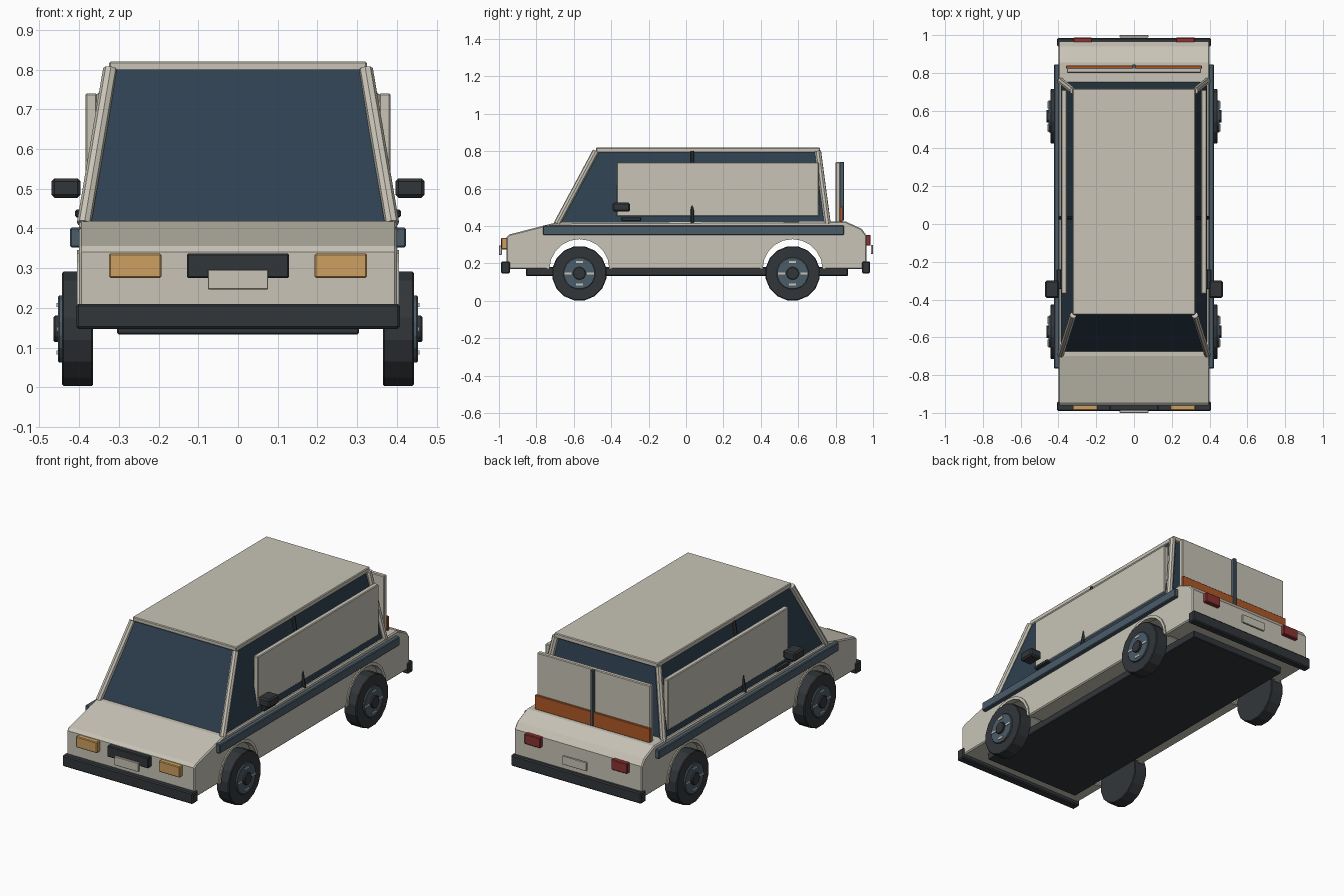
import bpy, bmesh, math
from mathutils import Vector, Matrix

if "Cube" in bpy.data.objects:
    bpy.data.objects.remove(bpy.data.objects["Cube"])


def material(name, rgb):
    m = bpy.data.materials.new(name)
    m.diffuse_color = (*rgb, 1)
    m.use_nodes = True
    m.node_tree.nodes["Principled BSDF"].inputs["Base Color"].default_value = m.diffuse_color
    return m


CREAM = material("cream_paint", (0.58, 0.55, 0.47))
GLASS = material("dark_glass", (0.028, 0.051, 0.08))
BLACK = material("black_rubber", (0.032, 0.037, 0.042))
STEEL = material("blue_steel", (0.07, 0.107, 0.141))
AMBER = material("amber", (0.61, 0.35, 0.115))
RED = material("red_lens", (0.26, 0.032, 0.032))
RUST = material("orange_stripe", (0.43, 0.10, 0.021))


def finish(name, bm, mat, bevel=0):
    bmesh.ops.recalc_face_normals(bm, faces=bm.faces)
    mesh = bpy.data.meshes.new(name)
    bm.to_mesh(mesh)
    bm.free()
    mesh.materials.append(mat)
    ob = bpy.data.objects.new(name, mesh)
    bpy.context.collection.objects.link(ob)
    if bevel:
        mod = ob.modifiers.new("bevel", 'BEVEL')
        mod.width, mod.segments = bevel, 1
        mod.limit_method = 'ANGLE'
        mod.angle_limit = math.radians(50)
    return ob


def box(name, x, y, z, mat, bevel=0.004):
    """Box from (min, max) ranges on each axis."""
    bm = bmesh.new()
    size = [r[1] - r[0] for r in (x, y, z)]
    mid = [(r[0] + r[1]) / 2 for r in (x, y, z)]
    bmesh.ops.create_cube(bm, size=1, matrix=Matrix.Translation(mid) @ Matrix.Diagonal((*size, 1)))
    return finish(name, bm, mat, bevel)


def rod(name, a, b, radius, sides, mat, bevel=0):
    """Cylinder between two points, a flat side facing down when horizontal."""
    a, b = Vector(a), Vector(b)
    rot = (b - a).to_track_quat('Z', 'Y').to_matrix().to_4x4()
    bm = bmesh.new()
    bmesh.ops.create_cone(bm, cap_ends=True, segments=sides, radius1=radius, radius2=radius,
                          depth=(b - a).length,
                          matrix=Matrix.Translation((a + b) / 2) @ rot @ Matrix.Rotation(math.pi / sides, 4, 'Z'))
    return finish(name, bm, mat, bevel)


def extrude_profile(name, pts, x0, x1, mat, bevel=0):
    """Side profile (y, z) extruded across x."""
    bm = bmesh.new()
    face = bm.faces.new([bm.verts.new((x0, y, z)) for y, z in pts])
    ext = bmesh.ops.extrude_face_region(bm, geom=[face])
    verts = [g for g in ext["geom"] if isinstance(g, bmesh.types.BMVert)]
    bmesh.ops.translate(bm, verts=verts, vec=(x1 - x0, 0, 0))
    return finish(name, bm, mat, bevel)


def arc(cy, cz, r, n=10):
    return [(cy + r * math.cos(math.pi * i / n), cz + r * math.sin(math.pi * i / n)) for i in range(n + 1)]


def span(s, a, b):
    """Range on side s (+1 / -1), sorted."""
    return tuple(sorted((s * a, s * b)))


AXLE_Y, FLOOR = 0.57, 0.17

# Lower body with wheel arches
profile = [(-0.96, FLOOR), (-0.96, 0.34), (-0.945, 0.355), (-0.70, 0.418), (0.855, 0.424),
           (0.94, 0.385), (0.965, 0.35), (0.965, FLOOR)]
profile += arc(AXLE_Y, FLOOR, 0.165) + arc(-AXLE_Y, FLOOR, 0.165)
extrude_profile("lower_body", profile, -0.40, 0.40, CREAM, 0.006)
box("underbody_plate", (-0.305, 0.305), (-0.855, 0.865), (0.133, 0.18), BLACK)

# Glasshouse: tapered dark block
bm = bmesh.new()
rings = []
for x, y0, y1, z in ((0.388, -0.68, 0.755, 0.41), (0.318, -0.485, 0.70, 0.80)):
    rings.append([bm.verts.new(p) for p in ((-x, y0, z), (x, y0, z), (x, y1, z), (-x, y1, z))])
bm.faces.new(rings[0])
bm.faces.new(rings[1])
for i in range(4):
    j = (i + 1) % 4
    bm.faces.new((rings[0][i], rings[0][j], rings[1][j], rings[1][i]))
finish("window_glass", bm, GLASS)
box("roof", (-0.325, 0.325), (-0.48, 0.717), (0.793, 0.82), CREAM)

# Bumpers, grille and plates
for name, y in (("front_bumper", (-0.99, -0.94)), ("rear_bumper", (0.94, 0.985))):
    box(name, (-0.408, 0.408), y, (0.147, 0.21), BLACK, 0.006)
box("grille", (-0.129, 0.129), (-0.988, -0.95), (0.275, 0.337), BLACK)
box("front_plate", (-0.076, 0.076), (-1.0, -0.985), (0.246, 0.296), CREAM, 0.002)
box("rear_plate", (-0.076, 0.076), (0.988, 1.0), (0.25, 0.30), CREAM, 0.002)

# Rear upright panel with stripe and centre bar
box("rear_panel", (-0.355, 0.355), (0.80, 0.826), (0.41, 0.742), CREAM)
box("rear_stripe", (-0.36, 0.36), (0.822, 0.838), (0.425, 0.505), RUST, 0.002)
box("rear_center_bar", (-0.009, 0.009), (0.82, 0.845), (0.43, 0.742), STEEL, 0.002)

for s, side in ((1, "right"), (-1, "left")):
    # Roof pillars
    rod(f"front_pillar_{side}", (s * 0.388, -0.69, 0.412), (s * 0.322, -0.482, 0.80), 0.018, 8, CREAM)
    rod(f"rear_pillar_{side}", (s * 0.388, 0.757, 0.412), (s * 0.322, 0.705, 0.80), 0.018, 8, CREAM)
    rod(f"center_pillar_{side}", (s * 0.391, 0.033, 0.412), (s * 0.322, 0.033, 0.80), 0.011, 8, BLACK)
    # Side panel, rail, mirror and handle
    box(f"side_panel_{side}", span(s, 0.355, 0.384), (-0.37, 0.71), (0.453, 0.74), CREAM)
    box(f"side_rail_{side}", span(s, 0.39, 0.423), (-0.765, 0.845), (0.352, 0.402), STEEL)
    box(f"mirror_{side}", span(s, 0.396, 0.47), (-0.392, -0.30), (0.477, 0.526), BLACK, 0.008)
    box(f"door_handle_{side}", span(s, 0.385, 0.41), (-0.345, -0.24), (0.427, 0.447), BLACK)
    # Lights
    box(f"headlight_{side}", span(s, 0.193, 0.325), (-0.987, -0.95), (0.275, 0.337), AMBER)
    box(f"taillight_{side}", span(s, 0.222, 0.322), (0.955, 0.987), (0.295, 0.353), RED)

    for y, end in ((-AXLE_Y, "front"), (AXLE_Y, "rear")):
        tag = f"{end}_{side}"
        # Arch lip
        lip = arc(y, FLOOR, 0.176) + arc(y, FLOOR, 0.16)[::-1]
        extrude_profile(f"arch_lip_{tag}", lip, s * 0.37, s * 0.406, CREAM)
        # Wheel: tyre, rim, hub and four light marks
        z = 0.147
        for part, x0, x1, r, mat, bev in (("tire", 0.365, 0.443, 0.147, BLACK, 0.004),
                                          ("rim", 0.43, 0.453, 0.086, STEEL, 0.003),
                                          ("hub", 0.44, 0.464, 0.034, BLACK, 0.003)):
            rod(f"{part}_{tag}", (s * x0, y, z), (s * x1, y, z), r, 16, mat, bev)
        for k in range(4):
            dy, dz = 0.06 * math.cos(k * math.pi / 2), 0.06 * math.sin(k * math.pi / 2)
            box(f"rim_mark_{tag}_{k}", span(s, 0.445, 0.457), (y + dy - 0.019, y + dy + 0.019),
                (z + dz - 0.005, z + dz + 0.005), CREAM, 0)
